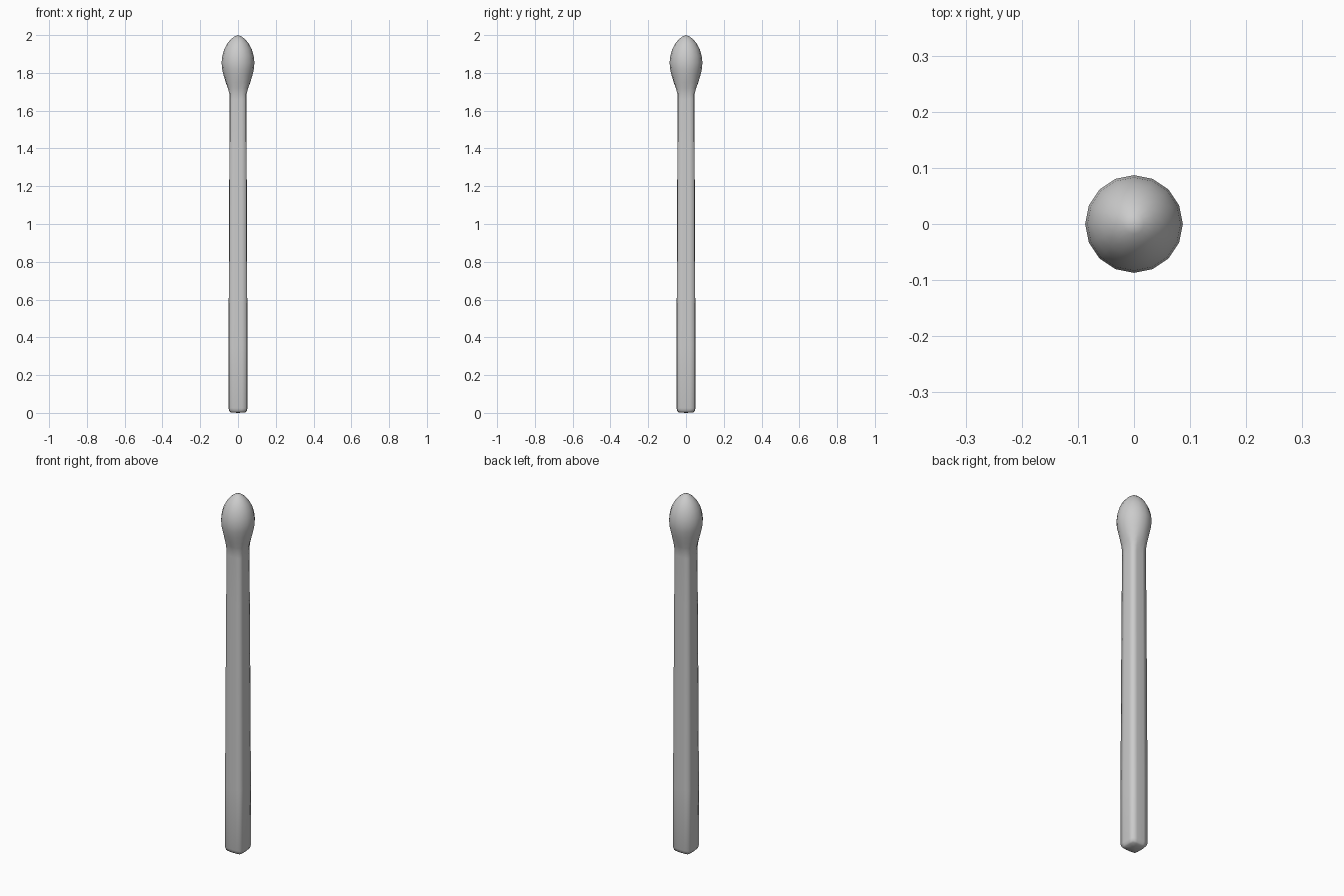
import bpy, bmesh, math

if "Cube" in bpy.data.objects:
    bpy.data.objects.remove(bpy.data.objects["Cube"])

SIDES = 16
# z, half width, squareness exponent (2 = round, 12 = nearly square)
RINGS = [
    (0.003, 0.040, 8), (0.010, 0.046, 10), (0.025, 0.050, 12),
    (0.36, 0.050, 12), (0.72, 0.0485, 12), (1.10, 0.047, 12),
    (1.40, 0.0455, 12), (1.66, 0.0445, 12), (1.69, 0.046, 7),
    (1.72, 0.054, 3.5), (1.75, 0.065, 2.4), (1.785, 0.076, 2),
    (1.82, 0.084, 2), (1.855, 0.087, 2), (1.89, 0.083, 2),
    (1.925, 0.073, 2), (1.955, 0.057, 2), (1.978, 0.038, 2),
    (1.993, 0.018, 2),
]


def ring(bm, z, half, n):
    verts = []
    for i in range(SIDES):
        a = math.tau * i / SIDES
        c, s = math.cos(a), math.sin(a)
        r = half / (abs(c) ** n + abs(s) ** n) ** (1 / n)
        verts.append(bm.verts.new((r * c, r * s, z)))
    return verts


# Matchstick: square stick blending into a round, egg-shaped head
bm = bmesh.new()
rings = [ring(bm, *r) for r in RINGS]
for lo, hi in zip(rings, rings[1:]):
    for i in range(SIDES):
        j = (i + 1) % SIDES
        bm.faces.new((lo[i], lo[j], hi[j], hi[i]))

# Close both ends
for verts, z in ((rings[0], 0.0), (rings[-1], 2.0)):
    tip = bm.verts.new((0, 0, z))
    for i in range(SIDES):
        bm.faces.new((verts[i], verts[(i + 1) % SIDES], tip))
bmesh.ops.recalc_face_normals(bm, faces=bm.faces)
for f in bm.faces:
    f.smooth = True

mesh = bpy.data.meshes.new("matchstick")
bm.to_mesh(mesh)
bm.free()
obj = bpy.data.objects.new("matchstick", mesh)
bpy.context.collection.objects.link(obj)
